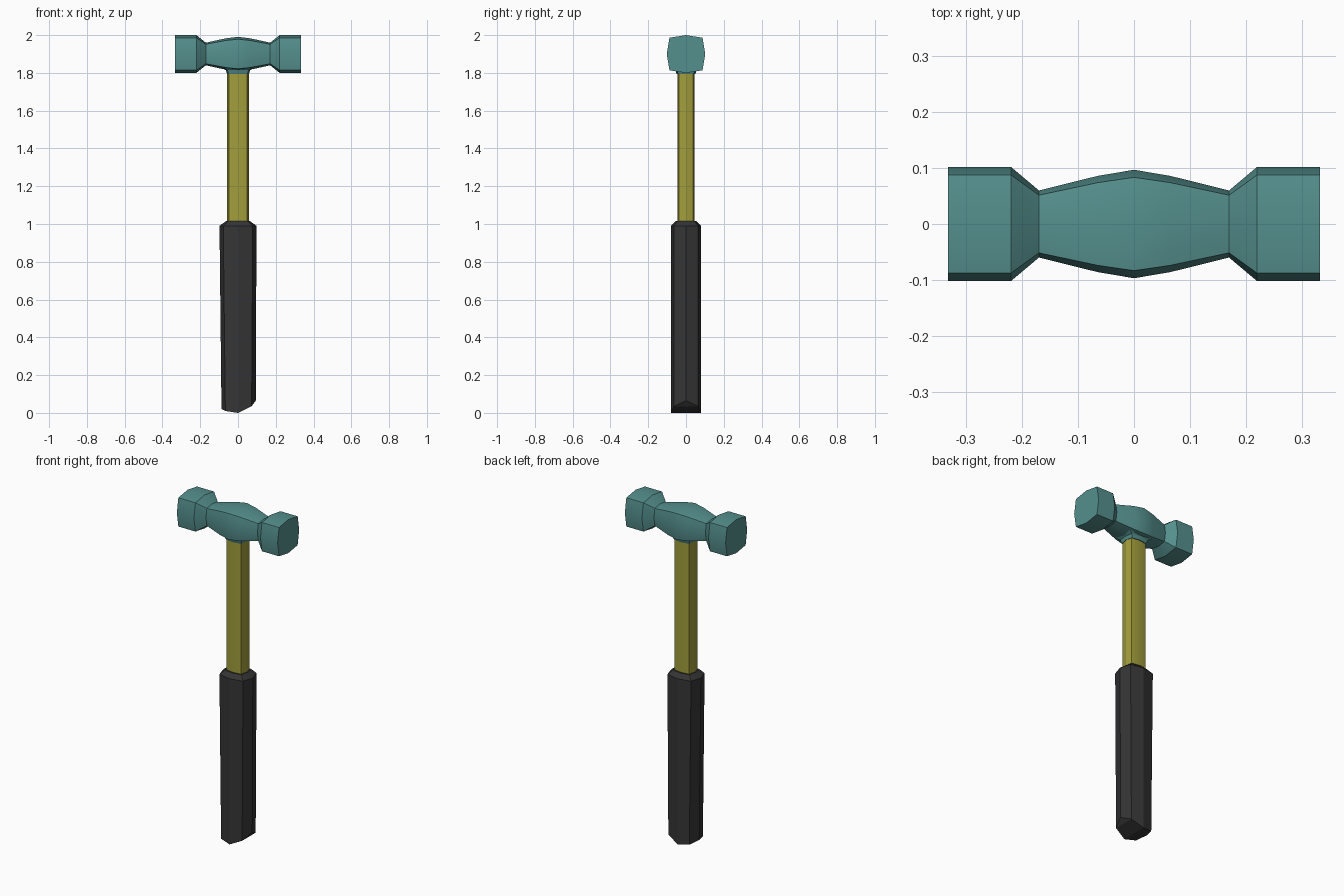
import bpy, bmesh, math

if "Cube" in bpy.data.objects:
    bpy.data.objects.remove(bpy.data.objects["Cube"])


def ring(a, b, ca, cb):
    """Rounded-square octagon: extents a, b and corner points ca, cb."""
    return [(a, 0), (ca, cb), (0, b), (-ca, cb),
            (-a, 0), (-ca, -cb), (0, -b), (ca, -cb)]


def build(name, rings, color):
    """Skin a list of 8-point rings and cap both ends."""
    bm = bmesh.new()
    loops = [[bm.verts.new(p) for p in r] for r in rings]
    for lo, hi in zip(loops, loops[1:]):
        for i in range(8):
            j = (i + 1) % 8
            bm.faces.new((lo[i], lo[j], hi[j], hi[i]))
    for loop in (loops[0], loops[-1]):
        for ids in ((0, 1, 7), (1, 2, 6, 7), (2, 3, 5, 6), (3, 4, 5)):
            bm.faces.new([loop[i] for i in ids])
    bmesh.ops.recalc_face_normals(bm, faces=bm.faces)
    mesh = bpy.data.meshes.new(name)
    bm.to_mesh(mesh)
    bm.free()
    obj = bpy.data.objects.new(name, mesh)
    bpy.context.collection.objects.link(obj)
    mat = bpy.data.materials.new(name + "_paint")
    mat.diffuse_color = (*color, 1)
    mat.use_nodes = True
    mat.node_tree.nodes["Principled BSDF"].inputs["Base Color"].default_value = mat.diffuse_color
    mesh.materials.append(mat)
    bpy.ops.object.select_all(action='DESELECT')
    obj.select_set(True)
    bpy.context.view_layer.objects.active = obj
    bpy.ops.object.shade_smooth_by_angle(angle=math.radians(24))
    return obj


def level(z, *section):
    return [(x, y, z) for x, y in ring(*section)]


TEAL = (0.09, 0.28, 0.27)

# Head: octagonal sections along x, mirrored about the centre
half = [(0, 0.097, 0.091), (0.065, 0.086, 0.083), (0.17, 0.06, 0.06),
        (0.22, 0.102, 0.1), (0.333, 0.102, 0.1)]
stations = [(-x, w, h) for x, w, h in half[:0:-1]] + half
build("hammer_head",
      [[(x, y, 1.9 + z) for y, z in ring(w, h, w * 0.86, h * 0.86)]
       for x, w, h in stations], TEAL)

# Flared collar under the head
build("head_collar", [level(1.795, 0.058, 0.05, 0.05, 0.042),
                      level(1.815, 0.065, 0.056, 0.056, 0.048),
                      level(1.835, 0.1, 0.078, 0.086, 0.066)], TEAL)

# Shaft
shaft = (0.057, 0.045, 0.048, 0.038)
build("shaft", [level(0.98, *shaft), level(1.83, *shaft)], (0.36, 0.34, 0.045))

# Grip with slanted butt end and chamfered top
butt_z = (0.065, 0.035, 0.0, 0.01, 0.02, 0.01, 0.0, 0.035)
butt = [(x if x > 0 else x * 0.93, y, z)
        for (x, y), z in zip(ring(0.094, 0.08, 0.072, 0.064), butt_z)]
build("grip", [butt, level(0.99, 0.098, 0.08, 0.078, 0.064),
               level(1.015, 0.064, 0.055, 0.054, 0.046)], (0.035, 0.035, 0.037))
